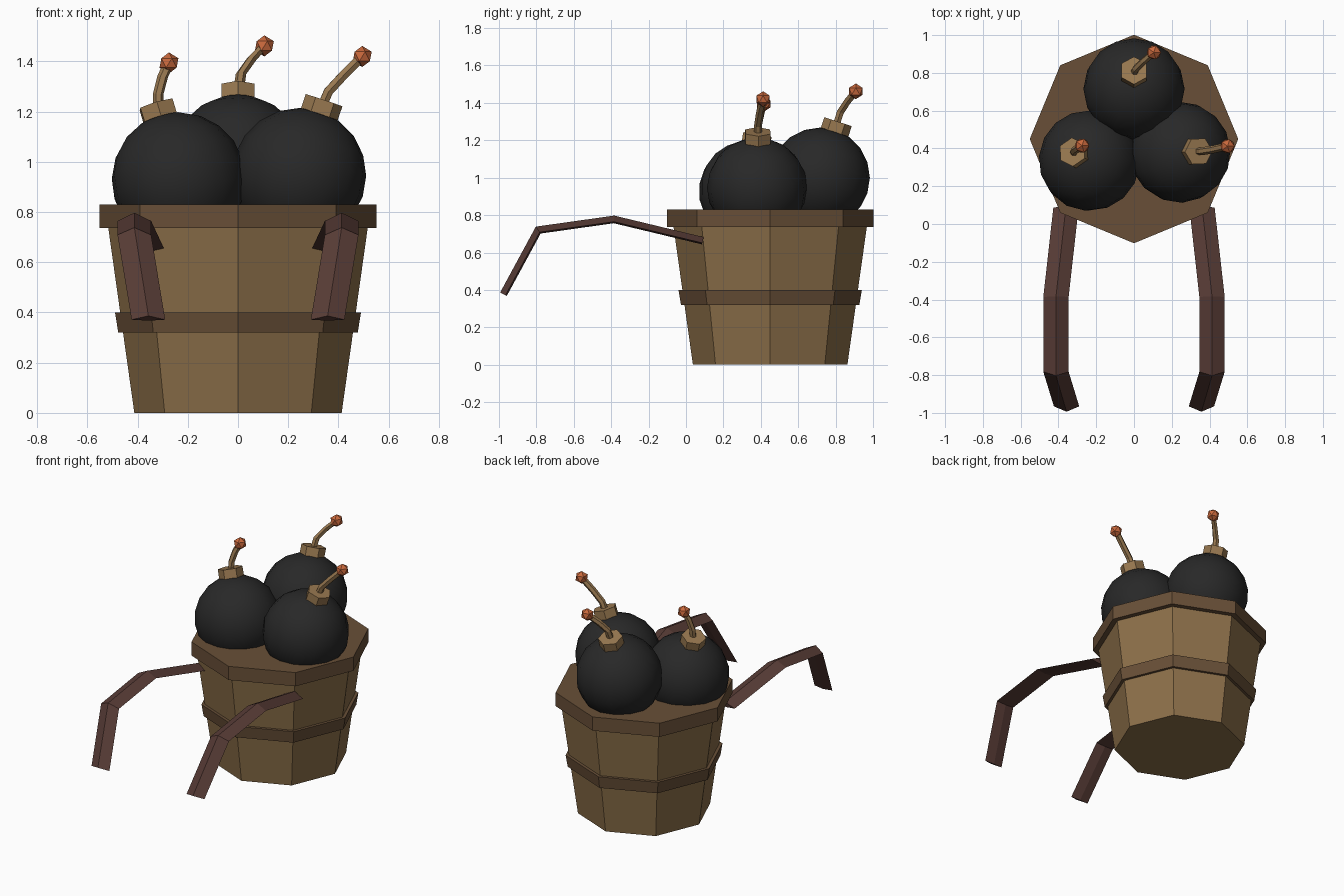
import bpy, bmesh, math
from mathutils import Vector, Matrix

if "Cube" in bpy.data.objects:
    bpy.data.objects.remove(bpy.data.objects["Cube"])


def material(name, rgb):
    lin = [((c / 255 + 0.055) / 1.055) ** 2.4 for c in rgb]
    m = bpy.data.materials.new(name)
    m.diffuse_color = (*lin, 1)
    m.use_nodes = True
    m.node_tree.nodes["Principled BSDF"].inputs["Base Color"].default_value = m.diffuse_color
    return m


WOOD = material("barrel wood", (140, 111, 73))
BAND = material("dark band wood", (104, 79, 55))
STRAP = material("strap leather", (88, 60, 54))
IRON = material("bomb black", (40, 40, 40))
ROPE = material("fuse tan", (152, 120, 80))
SPARK = material("spark orange", (200, 104, 60))


def finish(name, bm, mat, smooth=False):
    bmesh.ops.recalc_face_normals(bm, faces=bm.faces)
    for f in bm.faces:
        f.smooth = smooth
    me = bpy.data.meshes.new(name)
    bm.to_mesh(me)
    bm.free()
    me.materials.append(mat)
    ob = bpy.data.objects.new(name, me)
    bpy.context.collection.objects.link(ob)
    return ob


def skin(name, rings, mat):
    """Join rings of points into a closed solid."""
    bm = bmesh.new()
    vs = [[bm.verts.new(p) for p in r] for r in rings]
    n = len(vs[0])
    for a, b in zip(vs, vs[1:]):
        for i in range(n):
            j = (i + 1) % n
            bm.faces.new((a[i], a[j], b[j], b[i]))
    bm.faces.new(vs[0])
    bm.faces.new(vs[-1])
    return finish(name, bm, mat)


def sweep(name, path, section, side, mat):
    """Carry a cross-section along a path, mitred at each bend."""
    pts = [Vector(p) for p in path]
    rings = []
    for i, p in enumerate(pts):
        a = (p - pts[i - 1]).normalized() if i else None
        b = (pts[i + 1] - p).normalized() if i < len(pts) - 1 else None
        t = ((a or b) + (b or a)).normalized()
        up = t.cross(side).normalized()
        k = 1 / t.dot(a or b)
        rings.append([p + side * u + up * v * k for u, v in section])
    return skin(name, rings, mat)


def octagon(r, z):
    return [(r * math.cos(i * math.pi / 4), 0.45 + r * math.sin(i * math.pi / 4), z)
            for i in range(8)]


# Barrel
skin("barrel_body", [octagon(0.413, 0), octagon(0.52, 0.76)], WOOD)
skin("barrel_middle_band", [octagon(0.477, 0.32), octagon(0.49, 0.40)], BAND)
skin("barrel_rim", [octagon(0.552, 0.737), octagon(0.552, 0.83)], BAND)

# Shoulder straps with a shallow ridge
ridge = [(-0.067, -0.012), (0, 0.02), (0.067, -0.012), (0, -0.02)]
for s, label in ((-1, "left"), (1, "right")):
    path = [(s * 0.36, 0.09, 0.663), (s * 0.413, -0.385, 0.777),
            (s * 0.413, -0.79, 0.72), (s * 0.357, -0.976, 0.377)]
    sweep(label + "_strap", path, ridge, Vector((1, 0, 0)), STRAP)

# Bombs: centre, offset of the cap, fuse path (its last point is the spark)
bombs = {
    "back": ((0, 0.715, 1.0), (0, 0.087, 0.266),
             [(0, 0.80, 1.27), (0.012, 0.825, 1.35), (0.055, 0.865, 1.41), (0.105, 0.908, 1.462)]),
    "left": ((-0.236, 0.336, 0.93), (-0.08, 0.04, 0.264),
             [(-0.318, 0.375, 1.19), (-0.318, 0.385, 1.27), (-0.3, 0.40, 1.34), (-0.275, 0.415, 1.394)]),
    "right": ((0.243, 0.38, 0.947), (0.089, 0.004, 0.266),
              [(0.33, 0.385, 1.21), (0.36, 0.385, 1.28), (0.42, 0.395, 1.345), (0.495, 0.412, 1.42)]),
}
hexagon = [(0.021 * math.cos(i * math.pi / 3), 0.021 * math.sin(i * math.pi / 3))
           for i in range(6)]
for label, (centre, offset, fuse) in bombs.items():
    z = Vector(offset).normalized()
    x = (Vector((offset[0], offset[1], 0)) - z * z.dot((offset[0], offset[1], 0))).normalized()
    y = z.cross(x)
    frame = Matrix.Translation(centre) @ Matrix((x, y, z)).transposed().to_4x4()

    # Round body
    bm = bmesh.new()
    bmesh.ops.create_uvsphere(bm, u_segments=16, v_segments=10, radius=0.268, matrix=frame)
    finish(label + "_bomb", bm, IRON, True)

    # Six-sided cap
    bm = bmesh.new()
    bmesh.ops.create_cone(bm, cap_ends=True, segments=6, radius1=0.077, radius2=0.077,
                          depth=0.07, matrix=frame @ Matrix.Translation((0, 0, 0.28))
                          @ Matrix.Rotation(math.pi / 6 * 0, 4, "Z"))
    # turn a corner towards the lean of the bomb
    ang = min((abs((frame.inverted() @ v.co).y) for v in bm.verts))
    if ang > 0.01:
        bmesh.ops.rotate(bm, verts=bm.verts, cent=frame.translation,
                         matrix=Matrix.Rotation(math.pi / 6, 3, z))
    finish(label + "_bomb_cap", bm, ROPE)

    # Fuse and spark
    sweep(label + "_fuse", fuse, hexagon, y, ROPE)
    bm = bmesh.new()
    bmesh.ops.create_icosphere(bm, subdivisions=1, radius=0.042,
                               matrix=Matrix.Translation(fuse[-1]))
    finish(label + "_spark", bm, SPARK)
